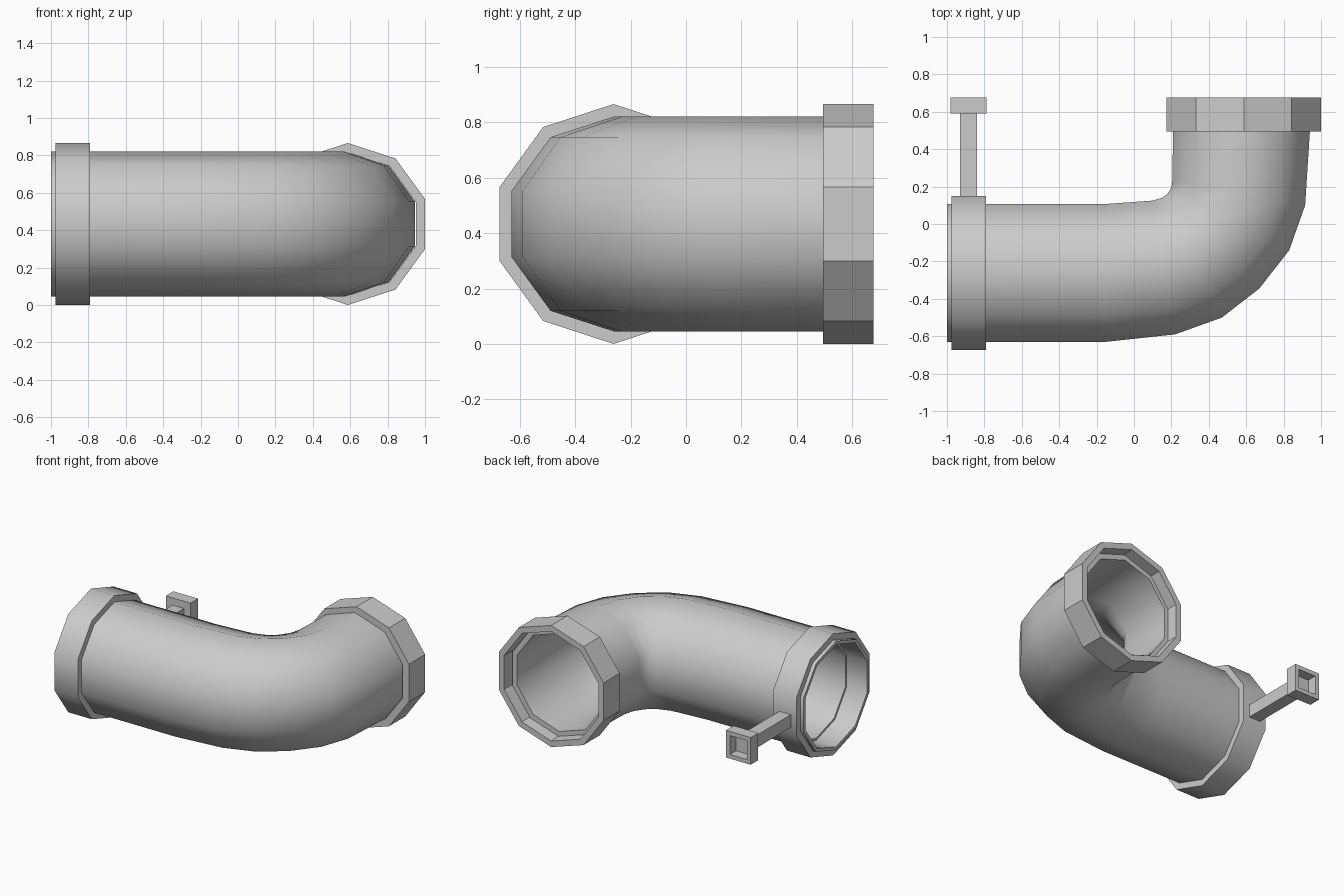
import bpy, bmesh, math
from mathutils import Vector

if "Cube" in bpy.data.objects:
    bpy.data.objects.remove(bpy.data.objects["Cube"])

SIDES = 10
CZ = 0.433          # height of the pipe axis
R = 0.3875          # pipe radius


def make_object(name, bm, smooth=None):
    bmesh.ops.recalc_face_normals(bm, faces=bm.faces)
    me = bpy.data.meshes.new(name)
    bm.to_mesh(me)
    bm.free()
    ob = bpy.data.objects.new(name, me)
    bpy.context.collection.objects.link(ob)
    if smooth:
        bpy.ops.object.select_all(action='DESELECT')
        ob.select_set(True)
        bpy.context.view_layer.objects.active = ob
        bpy.ops.object.shade_smooth_by_angle(angle=math.radians(smooth))
    return ob


def loft(name, sections, smooth=None):
    """Closed loop of upright ten-sided rings: (outer xy, inner xy, radius, scale)."""
    bm = bmesh.new()
    rings = []
    for a, b, rad, s in sections:
        a, b = Vector(a), Vector(b)
        mid, half = (a + b) / 2, (a - b) / 2 / math.sin(math.radians(72)) * s
        ring = []
        for k in range(SIDES):
            t = 2 * math.pi * k / SIDES
            p = mid + half * math.sin(t)
            ring.append(bm.verts.new((p.x, p.y, CZ + rad * s * math.cos(t))))
        rings.append(ring)
    for i, r0 in enumerate(rings):
        r1 = rings[(i + 1) % len(rings)]
        for k in range(SIDES):
            j = (k + 1) % SIDES
            bm.faces.new((r0[k], r0[j], r1[j], r1[k]))
    return make_object(name, bm, smooth)


# Elbow pipe: outside and inside points of the bend, then back along the bore
bend = [((-0.15, -0.63), (-0.15, 0.107)),
        ((0.22, -0.59), (0.10, 0.125)),
        ((0.47, -0.50), (0.15, 0.14)),
        ((0.67, -0.345), (0.18, 0.162)),
        ((0.83, -0.14), (0.20, 0.195)),
        ((0.915, 0.10), (0.205, 0.23)),
        ((0.94, 0.49), (0.209, 0.49)),
        ((0.946, 0.60), (0.211, 0.60))]
start, step = ((-1.0, -0.63), (-1.0, 0.107)), ((-0.84, -0.63), (-0.84, 0.107))
path = [start] + bend
shell = [(a, b, R, 1.0) for a, b in path]
bore = [(a, b, R, 0.9) for a, b in reversed(bend)]
bore += [(*step, R, 0.9), (*step, R, 0.94), (*start, R, 0.94)]
loft("elbow_pipe", shell + bore, 40)

# Collars at both ends
C = 0.433
left = [((x, -0.673), (x, 0.15), C, s)
        for x, s in ((-0.975, 1), (-0.79, 1), (-0.79, 0.89), (-0.975, 0.89))]
loft("left_collar", left, 40)
back = [((1.0, y), (0.175, y), C, s)
        for y, s in ((0.495, 1), (0.677, 1), (0.677, 0.9), (0.495, 0.88))]
loft("back_collar", back)


def box(name, lo, hi, recess=None):
    bm = bmesh.new()
    bmesh.ops.create_cube(bm, size=1)
    for v in bm.verts:
        v.co = [(l + h) / 2 + c * (h - l) for c, l, h in zip(v.co, lo, hi)]
    if recess:                      # sink a square pocket into the +y face
        face = max(bm.faces, key=lambda f: f.calc_center_median().y)
        bmesh.ops.inset_region(bm, faces=[face], thickness=recess[0])
        face = max((f for f in bm.faces if all(v.co.y > hi[1] - 1e-4 for v in f.verts)),
                   key=lambda f: -(f.calc_center_median() -
                                   Vector([(l + h) / 2 for l, h in zip(lo, hi)])).length)
        out = bmesh.ops.extrude_discrete_faces(bm, faces=[face])
        for v in out["faces"][0].verts:
            v.co.y -= recess[1]
    return make_object(name, bm)


# Side stem with a hollow square head
SX, SZ = -0.885, 0.39
box("stem", (SX - 0.045, 0.12, SZ - 0.045), (SX + 0.045, 0.60, SZ + 0.045))
box("stem_head", (SX - 0.097, 0.59, SZ - 0.097), (SX + 0.097, 0.675, SZ + 0.097), (0.042, 0.07))
